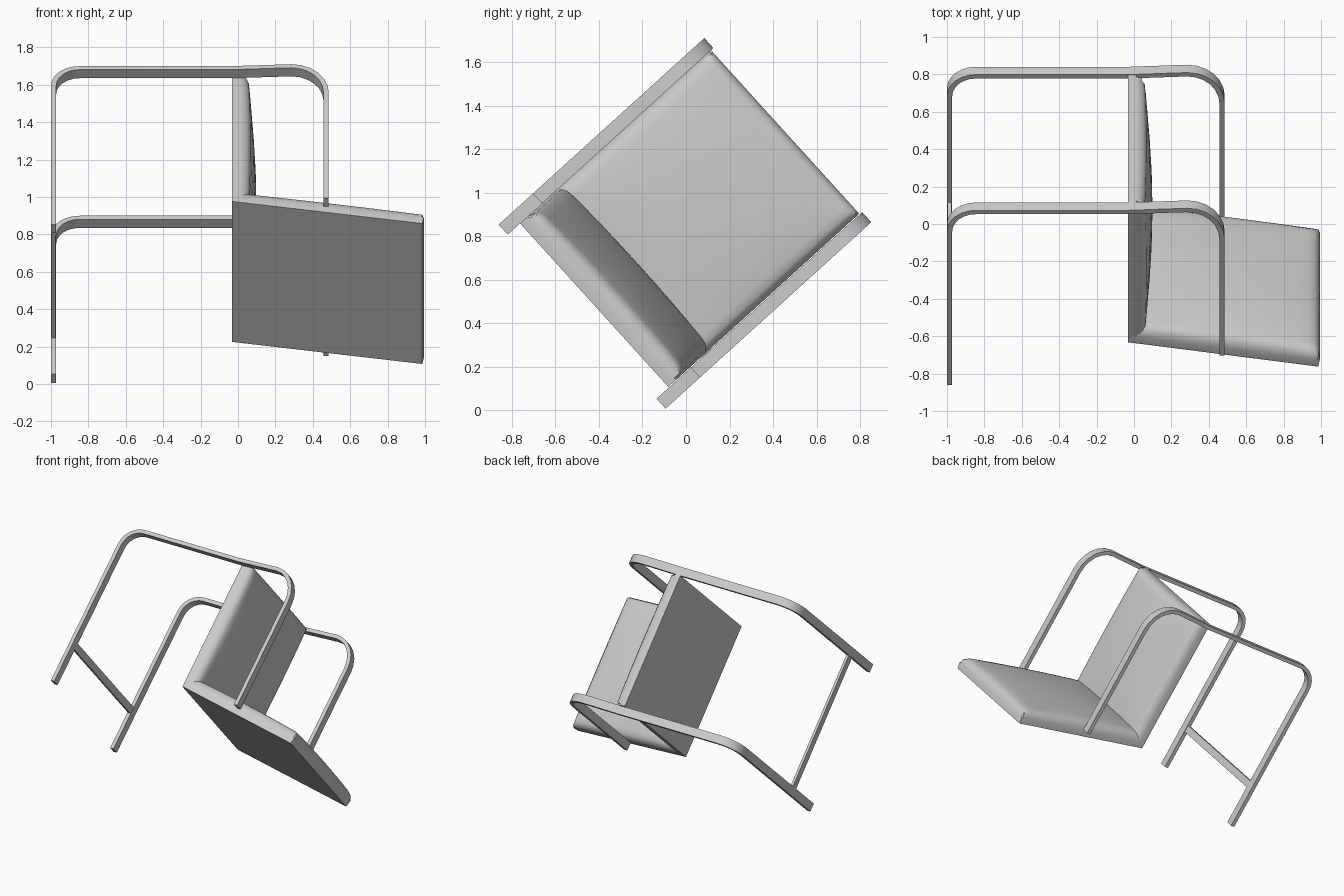
import bpy, bmesh, math
from mathutils import Matrix, Vector

cube = bpy.data.objects.get("Cube")
if cube:
    bpy.data.objects.remove(cube, do_unlink=True)

grey = bpy.data.materials.new("plain_grey")
grey.use_nodes = True
grey.diffuse_color = (0.6, 0.6, 0.6, 1)
grey.node_tree.nodes["Principled BSDF"].inputs["Base Color"].default_value = (0.6, 0.6, 0.6, 1)

# The whole chair is pitched about x; parts are built upright first
TILT = Matrix.Rotation(math.radians(-47.8), 4, 'X')
SIDE_A, SIDE_B = -1.21, -0.068      # outer faces of the two side frames
BAR = 0.062                         # frame depth
CUSHION_A, CUSHION_B = -1.148, -0.134


def finish(name, bm, angle):
    bmesh.ops.recalc_face_normals(bm, faces=bm.faces)
    bm.transform(TILT)
    mesh = bpy.data.meshes.new(name)
    bm.to_mesh(mesh)
    bm.free()
    mesh.materials.append(grey)
    obj = bpy.data.objects.new(name, mesh)
    bpy.context.collection.objects.link(obj)
    bpy.ops.object.select_all(action='DESELECT')
    obj.select_set(True)
    bpy.context.view_layer.objects.active = obj
    bpy.ops.object.shade_smooth_by_angle(angle=math.radians(angle))
    return obj


def arc(cx, cz, rx, rz, start, end, steps=6):
    angles = [math.radians(start + (end - start) * i / steps) for i in range(steps + 1)]
    return [Vector((cx + rx * math.cos(a), cz + rz * math.sin(a))) for a in angles]


# Side frame: a flat bar bent into an arch, with a shorter front leg
def side_frame(name, y):
    path = [Vector((-0.986, -0.065))]
    path += arc(-0.846, 1.042, 0.14, 0.14, 180, 90)
    path += [Vector((-0.03, 1.182))]
    path += arc(0.285, 0.987, 0.186, 0.21, 90, 0)
    path += [Vector((0.471, 0.148))]
    bm = bmesh.new()
    rings = []
    for i, p in enumerate(path):
        before = (p - path[i - 1]).normalized() if i else None
        after = (path[i + 1] - p).normalized() if i < len(path) - 1 else None
        a, b = before or after, after or before
        t = (a + b).normalized()
        n = Vector((-t.y, t.x)) * 0.014 / t.dot(a)
        rings.append([bm.verts.new((p.x + s * n.x, y + d, p.y + s * n.y))
                      for s, d in ((-1, 0), (1, 0), (1, BAR), (-1, BAR))])
    for r, q in zip(rings, rings[1:]):
        for k in range(4):
            bm.faces.new((r[k], r[k - 1], q[k - 1], q[k]))
    bm.faces.new(rings[0])
    bm.faces.new(rings[-1])
    finish(name, bm, 35)


side_frame("right_side_frame", SIDE_A)
side_frame("left_side_frame", SIDE_B - BAR)

# Crossbar joining the rear legs
bm = bmesh.new()
bmesh.ops.create_cube(bm, size=1)
bm.transform(Matrix.Translation((-0.986, (SIDE_A + SIDE_B) / 2, 0.247))
             @ Matrix.Diagonal((0.02, SIDE_B - SIDE_A - 2 * BAR + 0.01, 0.052, 1)))
finish("rear_crossbar", bm, 30)


# Cushion: flat underside, straight rim, rounded shoulder and domed face
def cushion(name, length, scale, shoulder, place):
    half = [0, 0.012, 0.035, 0.07, 0.14, 0.24, 0.36]
    steps = half + [0.5] + [1 - h for h in reversed(half)]
    last = len(steps) - 1
    width = CUSHION_B - CUSHION_A
    bm = bmesh.new()
    base, top = {}, {}
    for i, a in enumerate(steps):
        for j, b in enumerate(steps):
            edge = min(a, 1 - a, b, 1 - b)
            k = min(edge / shoulder, 1)
            rise = math.sqrt(1 - (1 - k) ** 2)
            dome = (16 * a * (1 - a) * b * (1 - b)) ** 0.7
            h = scale * (0.045 + 0.045 * rise + 0.042 * dome)
            top[i, j] = bm.verts.new((a * length, CUSHION_A + b * width, h))
            if i in (0, last) or j in (0, last):
                base[i, j] = bm.verts.new((a * length, CUSHION_A + b * width, 0))
    for i in range(last):
        for j in range(last):
            bm.faces.new((top[i, j], top[i + 1, j], top[i + 1, j + 1], top[i, j + 1]))
    rim = ([(i, 0) for i in range(last)] + [(last, j) for j in range(last)]
           + [(i, last) for i in range(last, 0, -1)] + [(0, j) for j in range(last, 0, -1)])
    for p, q in zip(rim, rim[1:] + rim[:1]):
        bm.faces.new((base[p], base[q], top[q], top[p]))
    bm.faces.new([base[p] for p in rim])
    bm.transform(place)
    finish(name, bm, 40)


# Seat slopes down to the front; backrest stands upright facing forward
cushion("seat_cushion", 1.03, 1.08, 0.05,
        Matrix.Translation((-0.03, 0, 0.187)) @ Matrix.Rotation(math.radians(9.8), 4, 'Y'))
cushion("back_cushion", 1.01, 1.0, 0.045,
        Matrix.Translation((-0.033, 0, 1.196)) @ Matrix.Rotation(math.radians(90), 4, 'Y'))
